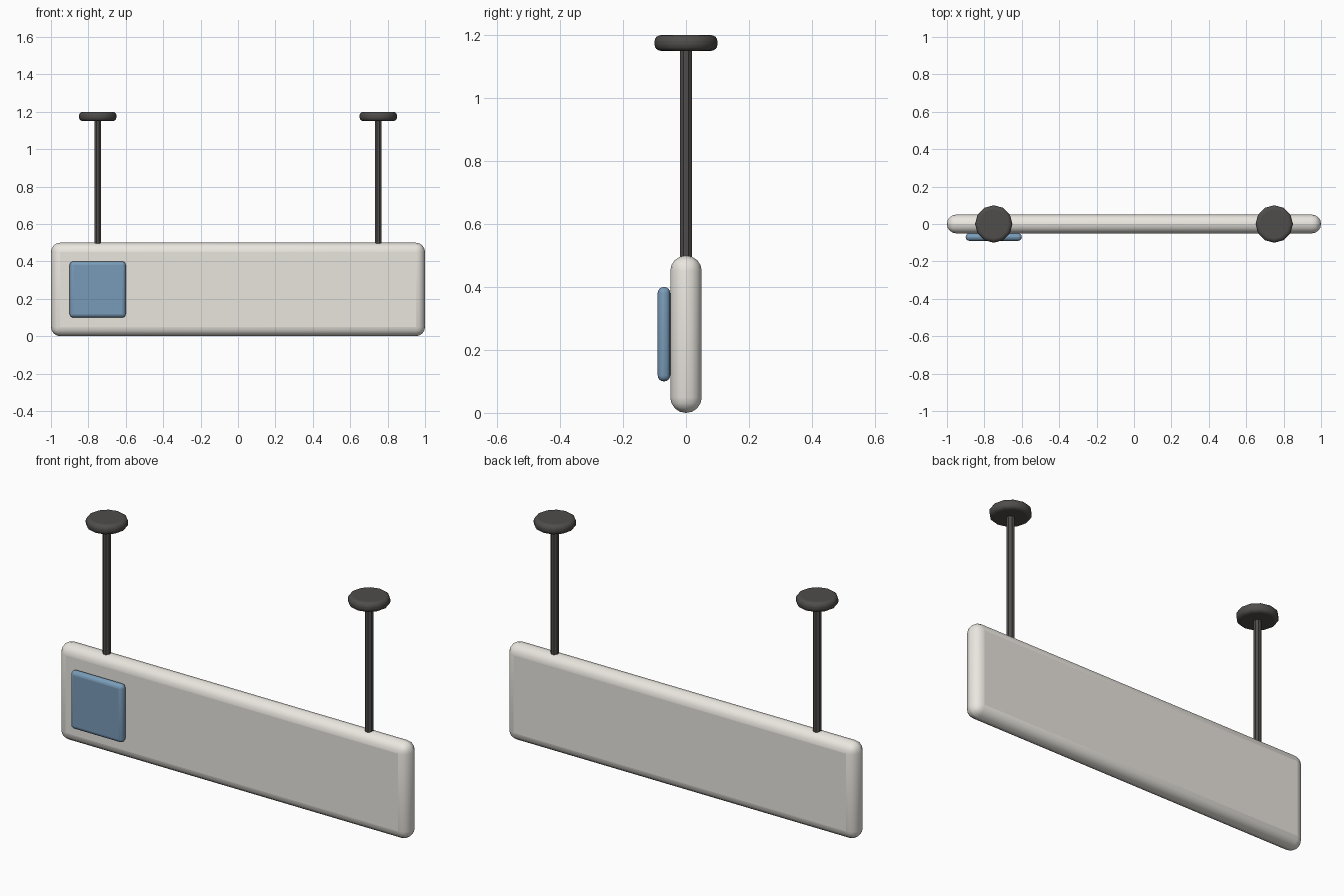
import bpy
from math import pi, radians

if "Cube" in bpy.data.objects:
    bpy.data.objects.remove(bpy.data.objects["Cube"])


def paint(obj, name, color):
    mat = bpy.data.materials.get(name) or bpy.data.materials.new(name)
    mat.diffuse_color = color
    mat.use_nodes = True
    mat.node_tree.nodes["Principled BSDF"].inputs["Base Color"].default_value = mat.diffuse_color
    obj.data.materials.append(mat)


def soften(obj, width, segments=4, angle=40):
    if width:
        bev = obj.modifiers.new("bevel", 'BEVEL')
        bev.width = width
        bev.segments = segments
        bev.limit_method = 'ANGLE'
        bev.angle_limit = radians(angle)
    bpy.ops.object.shade_smooth_by_angle(angle=radians(30.5))


def box(name, center, size, bevel):
    bpy.ops.mesh.primitive_cube_add(size=1, location=center)
    obj = bpy.context.object
    obj.name = name
    obj.scale = size
    bpy.ops.object.transform_apply(location=False, rotation=False, scale=True)
    soften(obj, bevel)
    return obj


def cylinder(name, x, radius, z0, z1, sides, bevel=0, turn=0):
    bpy.ops.mesh.primitive_cylinder_add(
        vertices=sides, radius=radius, depth=z1 - z0,
        location=(x, 0, (z0 + z1) / 2), rotation=(0, 0, turn))
    obj = bpy.context.object
    obj.name = name
    soften(obj, bevel)
    return obj


CREAM = (0.82, 0.79, 0.74, 1)
BLUE = (0.19, 0.33, 0.48, 1)
DARK = (0.08, 0.075, 0.07, 1)

# Sign board with fully rounded rim
board = box("sign_board", (0, 0, 0.25), (2, 0.1, 0.5), 0.0495)
paint(board, "cream", CREAM)

# Square panel mounted on the front
panel = box("front_panel", (-0.75, -0.07, 0.25), (0.3, 0.04, 0.3), 0.0195)
paint(panel, "blue", BLUE)

# Hanging rods and ceiling plates
for side, x in (("left", -0.75), ("right", 0.75)):
    rod = cylinder(side + "_rod", x, 0.02, 0.49, 1.16, 8, turn=pi / 8)
    paint(rod, "dark_metal", DARK)
    plate = cylinder(side + "_ceiling_plate", x, 0.1, 1.15, 1.2, 12, bevel=0.02)
    paint(plate, "dark_metal", DARK)
